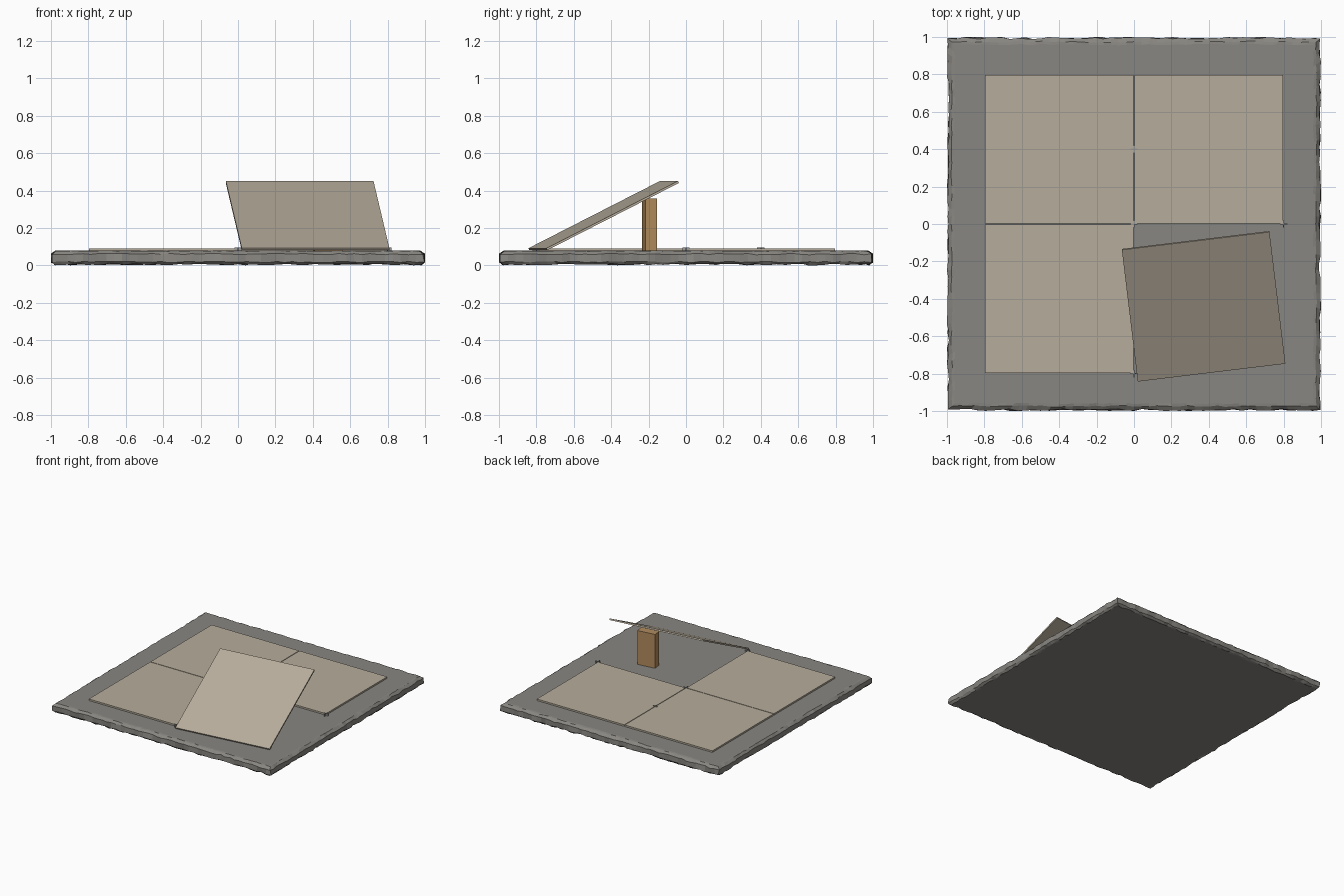
import bpy, bmesh, math, random
from mathutils import Matrix, Euler, Vector

random.seed(4)
cube = bpy.data.objects.get("Cube")
if cube:
    bpy.data.objects.remove(cube, do_unlink=True)


def material(name, rgb):
    mat = bpy.data.materials.new(name)
    mat.use_nodes = True
    mat.diffuse_color = (*rgb, 1)
    mat.node_tree.nodes["Principled BSDF"].inputs["Base Color"].default_value = (*rgb, 1)
    return mat


STONE = material("grey stone", (0.25, 0.24, 0.22))
TILE = material("beige tile", (0.47, 0.415, 0.33))
WOOD = material("brown wood", (0.44, 0.26, 0.11))
SPACER = material("spacer grey", (0.33, 0.33, 0.32))


def add_object(name, bm, mat):
    bmesh.ops.recalc_face_normals(bm, faces=bm.faces)
    mesh = bpy.data.meshes.new(name)
    bm.to_mesh(mesh)
    bm.free()
    mesh.materials.append(mat)
    obj = bpy.data.objects.new(name, mesh)
    bpy.context.collection.objects.link(obj)
    return obj


def add_box(bm, size, centre, tilt=0, yaw=0):
    rot = Euler((math.radians(tilt), 0, math.radians(yaw))).to_matrix().to_4x4()
    move = Matrix.Translation(Vector(centre))
    bmesh.ops.create_cube(bm, size=1, matrix=move @ rot @ Matrix.Diagonal((*size, 1)))


def box(name, size, centre, mat, tilt=0, yaw=0):
    bm = bmesh.new()
    add_box(bm, size, centre, tilt, yaw)
    return add_object(name, bm, mat)


# Rough-edged stone slab: stacked square rings with chipped, uneven borders
STEPS = 48
bm = bmesh.new()
rings = []
for inset, z, jitter, lift in ((0.022, 0.006, 0.004, 0.006), (0.006, 0.018, 0.006, 0.004),
                               (0.006, 0.06, 0.006, 0.004), (0.026, 0.076, 0.004, 0.003)):
    ring = []
    for side in range(4):
        turn = Matrix.Rotation(side * math.pi / 2, 3, "Z")
        for i in range(STEPS):
            r = 1 - inset + random.uniform(-jitter, jitter)
            along = (2 * i / STEPS - 1) * (1 - inset)
            point = turn @ Vector((along, -r, z + random.uniform(-lift, lift)))
            ring.append(bm.verts.new(point))
    rings.append(ring)
for low, high in zip(rings, rings[1:]):
    for i in range(len(low)):
        j = (i + 1) % len(low)
        bm.faces.new((low[i], low[j], high[j], high[i]))
# Flat top and underside, joined to the border by a narrow strip
for ring, z in ((rings[0], 0.006), (rings[-1], 0.078)):
    inner = [bm.verts.new((v.co.x * 0.985, v.co.y * 0.985, z)) for v in ring]
    for i in range(len(ring)):
        j = (i + 1) % len(ring)
        bm.faces.new((ring[i], ring[j], inner[j], inner[i]))
    bm.faces.new(inner)
add_object("stone_slab", bm, STONE)

# Three laid tiles with narrow joints
for name, sx, sy in (("back_right_tile", -1, 1), ("back_left_tile", 1, 1),
                     ("front_right_tile", -1, -1)):
    box(name, (0.795, 0.795, 0.014), (sx * 0.4, sy * 0.4, 0.084), TILE)

# Lifted tile leaning on a wooden block
box("lifted_tile", (0.795, 0.795, 0.012), (0.372, -0.44, 0.266), TILE, tilt=26.9, yaw=6.9)
box("prop_block", (0.15, 0.064, 0.28), (0.48, -0.195, 0.216), WOOD, yaw=6.9)

# Cross-shaped joint spacers
for i, (x, y) in enumerate(((0, 0), (0, 0.4), (0.8, 0), (0, -0.8))):
    bm = bmesh.new()
    add_box(bm, (0.04, 0.005, 0.018), (x, y, 0.087))
    add_box(bm, (0.005, 0.04, 0.018), (x, y, 0.087))
    add_object(f"joint_spacer_{i + 1}", bm, SPACER)
